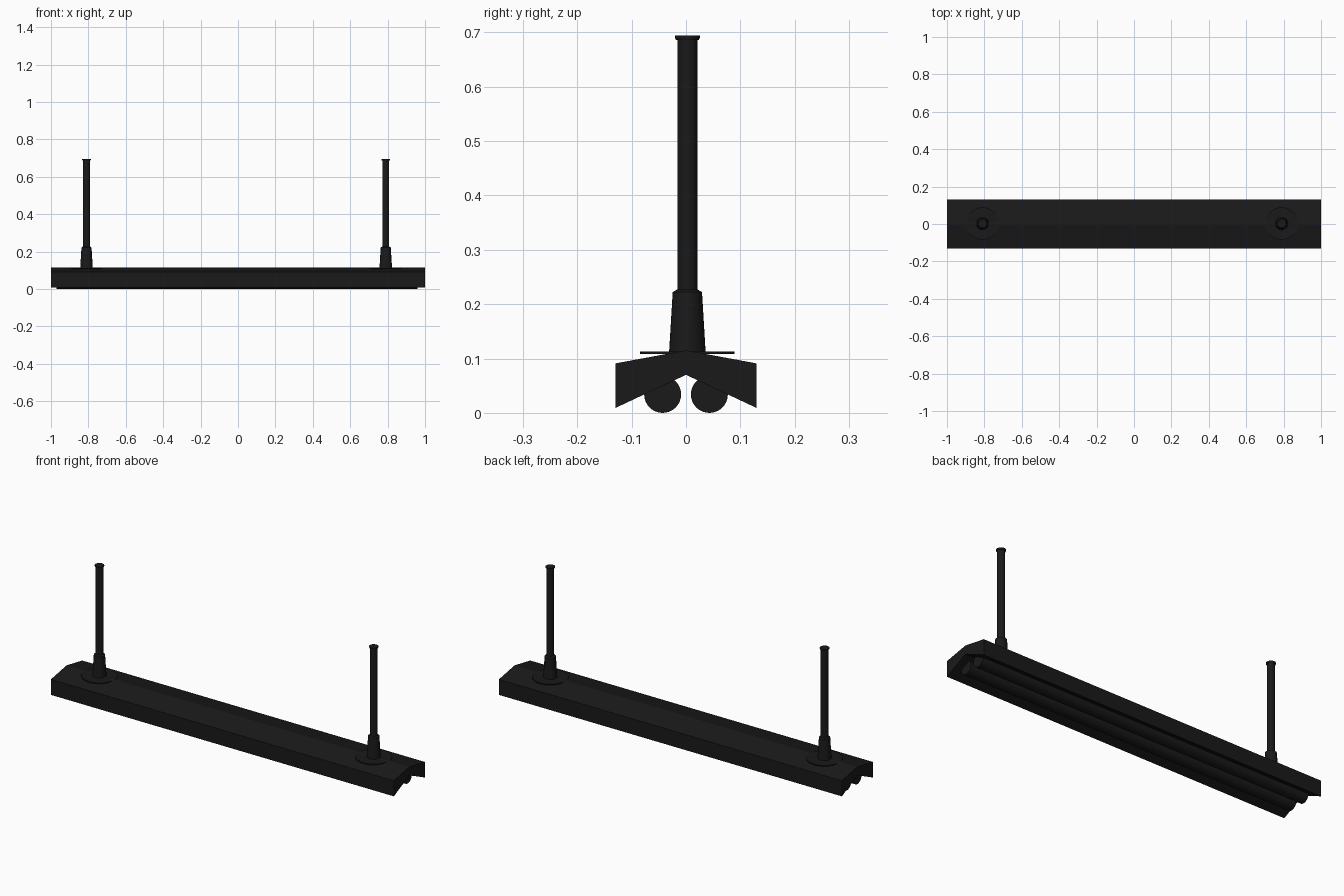
import bpy, bmesh, math

if "Cube" in bpy.data.objects:
    bpy.data.objects.remove(bpy.data.objects["Cube"])

black = bpy.data.materials.new("black_metal")
black.diffuse_color = (0.01, 0.01, 0.01, 1)
black.use_nodes = True
black.node_tree.nodes["Principled BSDF"].inputs["Base Color"].default_value = black.diffuse_color


def finish(name, bm, smooth=True):
    bmesh.ops.recalc_face_normals(bm, faces=bm.faces)
    mesh = bpy.data.meshes.new(name)
    bm.to_mesh(mesh)
    bm.free()
    ob = bpy.data.objects.new(name, mesh)
    bpy.context.collection.objects.link(ob)
    mesh.materials.append(black)
    if smooth:
        bpy.ops.object.select_all(action='DESELECT')
        ob.select_set(True)
        bpy.context.view_layer.objects.active = ob
        bpy.ops.object.shade_smooth_by_angle(angle=math.radians(35))
    return ob


def lathe(name, profile, loc, sides=32, rot=(0, 0, 0)):
    """Closed solid of revolution about z from (radius, height) points."""
    bm = bmesh.new()
    rings = [[bm.verts.new((r * math.cos(2 * math.pi * i / sides),
                            r * math.sin(2 * math.pi * i / sides), z))
              for i in range(sides)] for r, z in profile]
    for a, b in zip(rings, rings[1:]):
        for i in range(sides):
            j = (i + 1) % sides
            bm.faces.new((a[i], a[j], b[j], b[i]))
    bm.faces.new(rings[0])
    bm.faces.new(rings[-1])
    ob = finish(name, bm)
    ob.location = loc
    ob.rotation_euler = rot
    return ob


# Chevron housing, extruded along x
half = [(0.0, 0.115), (0.13, 0.091), (0.13, 0.009), (0.0, 0.07)]
section = half + [(-y, z) for y, z in half[2:0:-1]]
bm = bmesh.new()
left = [bm.verts.new((-1, y, z)) for y, z in section]
right = [bm.verts.new((1, y, z)) for y, z in section]
n = len(section)
for i in range(n):
    j = (i + 1) % n
    bm.faces.new((left[i], left[j], right[j], right[i]))
# end faces, split down the middle
for e in (left, right):
    bm.faces.new(e[:4])
    bm.faces.new((e[0], e[3], e[4], e[5]))
finish("housing", bm, smooth=False)

# Twin lamp tubes
for side, label in ((-1, "front"), (1, "back")):
    lathe(label + "_tube", [(0.034, -0.965), (0.034, 0.965)],
          (-0.005, 0.043 * side, 0.034), rot=(0, math.pi / 2, 0))

# Hanging rods with mounting disc, tapered socket and top cap
for x, label in ((-0.81, "left"), (0.79, "right")):
    base = (x, 0.0025, 0)
    lathe(label + "_mount_disc", [(0.087, 0.108), (0.087, 0.113)], base)
    lathe(label + "_socket", [(0.034, 0.105), (0.027, 0.222), (0.019, 0.227)], base)
    lathe(label + "_rod", [(0.0185, 0.11), (0.0185, 0.689)], base)
    lathe(label + "_rod_cap", [(0.021, 0.686), (0.023, 0.69), (0.023, 0.694)], base)
